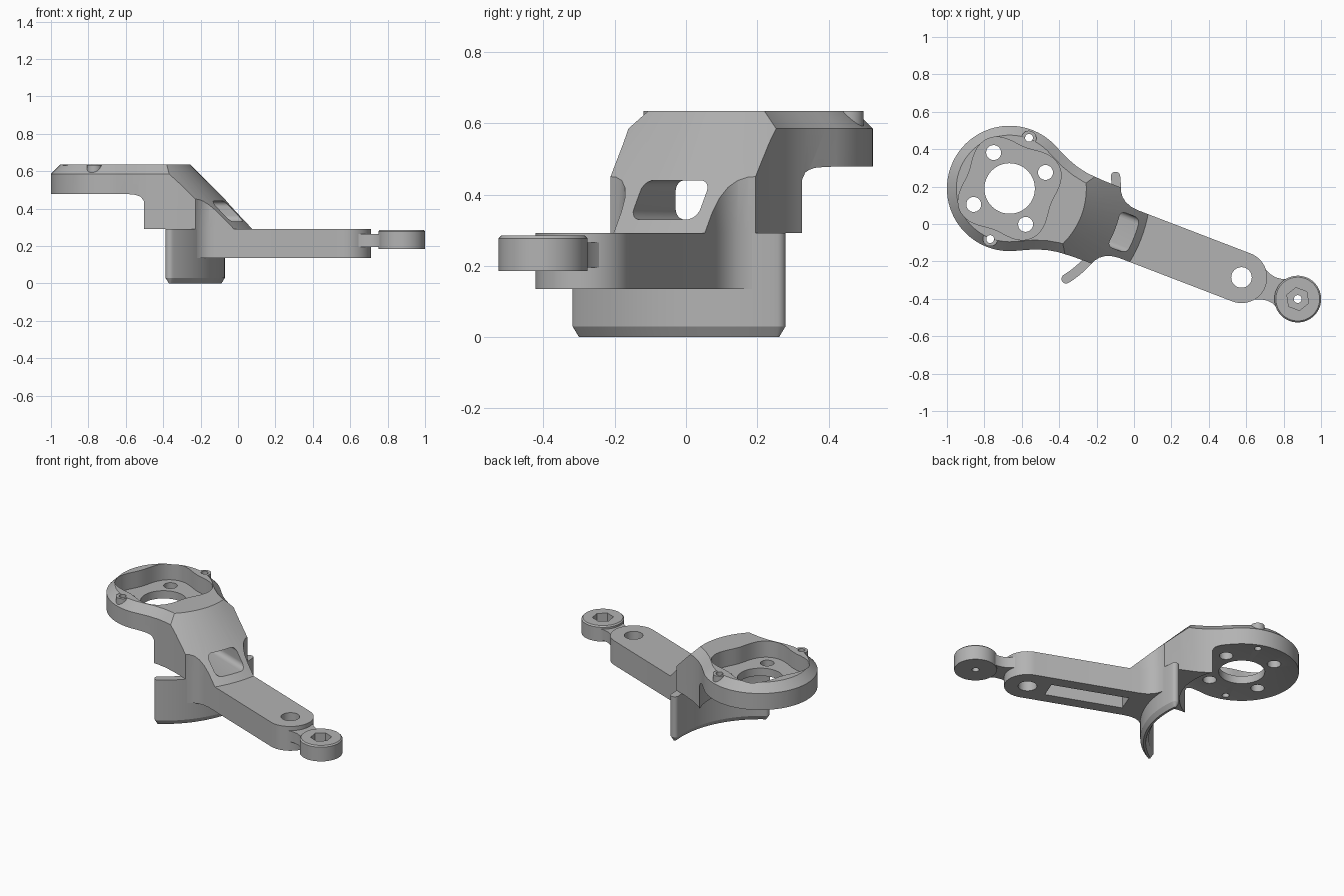
import bpy, bmesh
from math import cos, sin, pi, radians
from mathutils import Matrix, Vector

cube = bpy.data.objects.get("Cube")
if cube:
    bpy.data.objects.remove(cube, do_unlink=True)

grey = bpy.data.materials.new("machined grey")
grey.use_nodes = True
GREY = (0.45, 0.45, 0.45, 1)
grey.diffuse_color = GREY
grey.node_tree.nodes["Principled BSDF"].inputs["Base Color"].default_value = GREY

# Parts are laid out along x from the ring centre, then turned into place
PLACE = Matrix.Translation((-0.665, 0.19, 0)) @ Matrix.Rotation(radians(-21), 4, "Z")


def finish(bm, name):
    bmesh.ops.recalc_face_normals(bm, faces=bm.faces)
    mesh = bpy.data.meshes.new(name)
    bm.to_mesh(mesh)
    bm.free()
    mesh.materials.append(grey)
    obj = bpy.data.objects.new(name, mesh)
    bpy.context.collection.objects.link(obj)
    return obj


def arc(r, a0, a1, n=24, cx=0, cy=0):
    angles = [radians(a0 + (a1 - a0) * i / n) for i in range(n + 1)]
    return [(cx + r * cos(a), cy + r * sin(a)) for a in angles]


def prism(name, pts, z0, z1, chamfer=0, drop=0):
    """Extrude an outline from z0 to z1, with an optional chamfer at the z1 end."""
    bm = bmesh.new()
    step = drop if z1 > z0 else -drop
    low = [bm.verts.new((x, y, z0)) for x, y in pts]
    high = [bm.verts.new((x, y, z1 - step)) for x, y in pts]
    bm.faces.new(low)
    cap = bm.faces.new(high)
    for i in range(len(pts)):
        j = (i + 1) % len(pts)
        bm.faces.new((low[i], low[j], high[j], high[i]))
    bmesh.ops.recalc_face_normals(bm, faces=bm.faces)
    if chamfer:
        bmesh.ops.inset_region(bm, faces=[cap], thickness=chamfer, use_even_offset=True)
        bmesh.ops.translate(bm, verts=cap.verts, vec=(0, 0, step))
    return finish(bm, name)


def lathe(name, profile, cx=0, steps=96):
    bm = bmesh.new()
    verts = [bm.verts.new((r, 0, z)) for r, z in profile]
    edges = [bm.edges.new(pair) for pair in zip(verts, verts[1:])]
    bmesh.ops.spin(bm, geom=verts + edges, cent=(0, 0, 0), axis=(0, 0, 1),
                   angle=2 * pi, steps=steps, use_duplicate=False)
    bmesh.ops.remove_doubles(bm, verts=bm.verts, dist=0.0001)
    bmesh.ops.translate(bm, verts=bm.verts, vec=(cx, 0, 0))
    return finish(bm, name)


def rod(x, y, r, z0, z1, n=40):
    return prism("rod", arc(r, 0, 360 - 360 / n, n - 1, x, y), z0, z1)


def combine(obj, tool, operation="DIFFERENCE"):
    tool.hide_render = True
    mod = obj.modifiers.new("shape", "BOOLEAN")
    mod.object, mod.operation, mod.solver = tool, operation, "EXACT"
    graph = bpy.context.evaluated_depsgraph_get()
    mesh = bpy.data.meshes.new_from_object(obj.evaluated_get(graph))
    obj.modifiers.clear()
    obj.data = mesh
    bpy.data.objects.remove(tool, do_unlink=True)


def mirrored(half):
    return half + [(x, -y) for x, y in reversed(half)]


# Head: round mount flowing into a sloping nose
fillet = [(0.553, 0.218), (0.562, 0.198), (0.58, 0.174), (0.605, 0.155), (0.64, 0.142), (0.68, 0.137)]
flank = [(0.18, 0.285), (0.24, 0.257), (0.3, 0.237), (0.36, 0.225), (0.45, 0.219)]
half = arc(0.335, 177.5, 65, 45) + flank + fillet + [(0.85, 0.137)]
head = prism("mount_head", mirrored(half), 0.292, 0.635, 0.05, 0.05)
slope = lathe("slope", [(0, 0.2), (0.845, 0.2), (0.345, 0.7), (0, 0.7)], steps=128)
combine(head, slope, "INTERSECT")
under = [(0, 0.48), (0.33, 0.48), (0.345, 0.475), (0.358, 0.462), (0.365, 0.44), (0.365, 0.2), (0, 0.2)]
combine(head, lathe("underside", under, steps=128))

# Wavy pocket, bore and bolt holes
wave = []
for i in range(120):
    a = 2 * pi * i / 120
    r = 0.262 - 0.028 * cos(4 * a)
    wave.append((r * cos(a), r * sin(a)))
combine(head, prism("pocket", wave, 0.53, 0.7))
combine(head, rod(0, 0, 0.135, 0.4, 0.7, 64))
for k in range(4):
    a = radians(45 + 90 * k)
    combine(head, rod(0.21 * cos(a), 0.21 * sin(a), 0.04, 0.4, 0.6))

# Screw bosses on the rim
for side in (1, -1):
    combine(head, rod(0, side * 0.288, 0.04, 0.5, 0.634), "UNION")
    combine(head, rod(0, side * 0.29, 0.021, 0.4, 0.7))

# Window through the nose
corners = [(0.07, 0.41, 0), (-0.07, 0.41, 90), (-0.07, 0.36, 180), (0.07, 0.36, 270)]
rounded = [p for cx, cy, a in corners for p in arc(0.03, a, a + 90, 6, cx, cy)]
window = prism("window", rounded, 0.2, 0.95)
window.data.transform(Matrix(((0, 0, 1, 0), (1, 0, 0, 0), (0, 1, 0, 0), (0, 0, 0, 1))))
combine(head, window)

# Arm with a rounded end, eye hole and a slot beneath
half = arc(0.55, 0.5, 21, 16) + fillet + arc(0.137, 90, 1, 24, 1.328)
arm = prism("arm", mirrored(half), 0.135, 0.292)
combine(arm, rod(1.328, 0, 0.055, 0, 0.5))
slot = [(0.72, -0.06), (1.2, -0.06), (1.2, 0.06), (0.72, 0.06)]
combine(arm, prism("slot", slot, 0.1, 0.24))

# Curved guard blade, rounded at both ends and chamfered at the foot
mid, t = 0.57, 0.025
pts = arc(mid + t, -37, 27.5, 48)
for a, start in ((27.5, 27.5), (-37, 143)):
    cx, cy = mid * cos(radians(a)), mid * sin(radians(a))
    pts += arc(t, start, start + 180, 10, cx, cy)[1:-1]
    if a > 0:
        pts += arc(mid - t, 27.5, -37, 48)
blade = prism("guard_blade", pts, 0.292, 0, 0.018, 0.03)

# Neck and end eye with a hexagonal socket
waist = [(1.39, 0.11), (1.43, 0.088), (1.465, 0.072), (1.5, 0.066), (1.535, 0.07), (1.57, 0.085), (1.6, 0.11)]
neck = prism("neck", mirrored(waist), 0.195, 0.265)
eye_profile = [(0, 0.185), (0.125, 0.185), (0.125, 0.277), (0.117, 0.285), (0, 0.285)]
eye = lathe("end_eye", eye_profile, 1.65, 64)
combine(neck, rod(1.65, 0, 0.1, 0.1, 0.4))
combine(eye, rod(1.65, 0, 0.062, 0.23, 0.4, 6))
combine(eye, rod(1.65, 0, 0.021, 0.1, 0.4, 24))

# Turn everything into place and smooth the curved faces
bpy.ops.object.select_all(action="DESELECT")
for part in (head, arm, blade, neck, eye):
    part.data.transform(PLACE)
    part.select_set(True)
bpy.context.view_layer.objects.active = head
bpy.ops.object.shade_smooth_by_angle(angle=radians(25))
